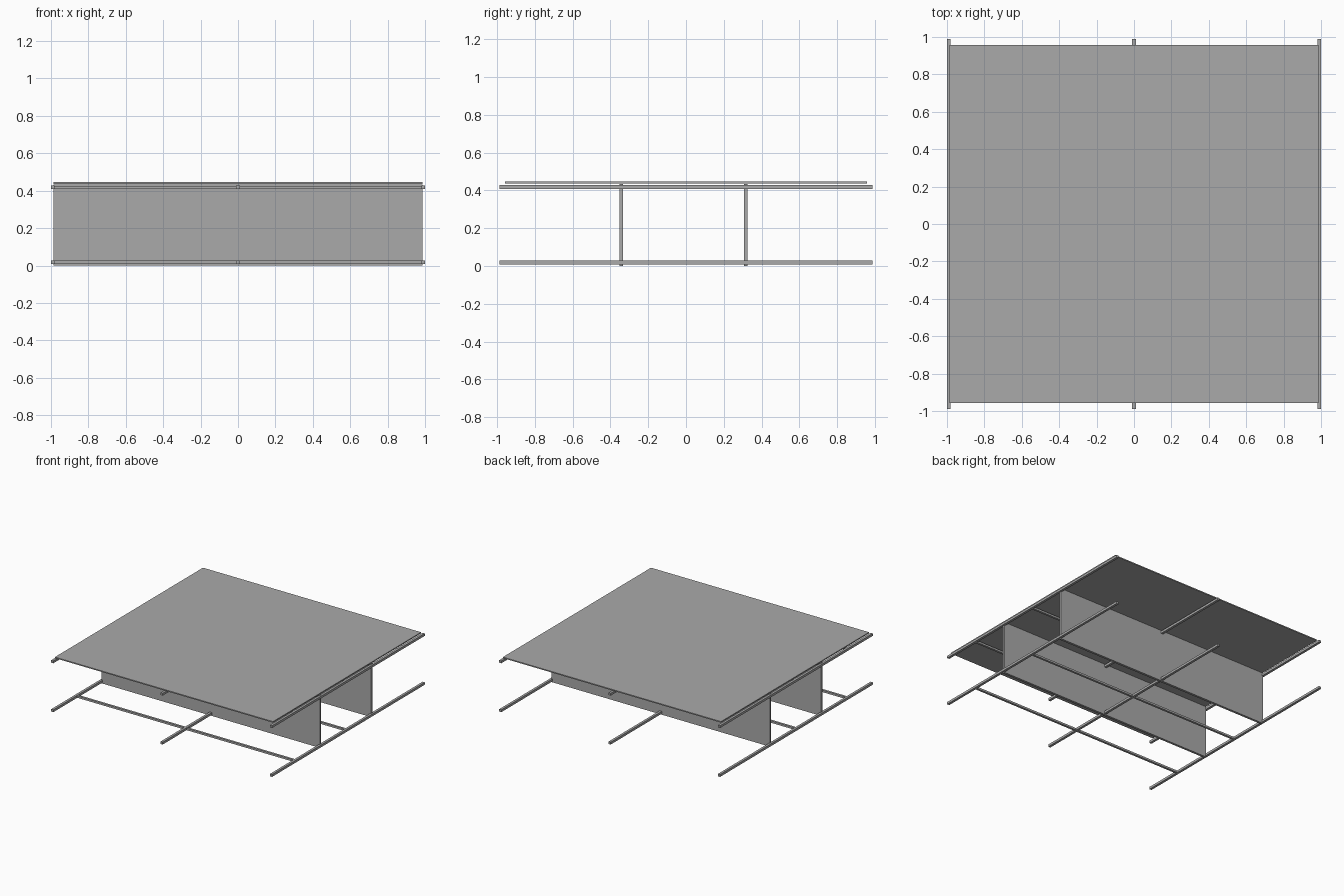
import bpy

if "Cube" in bpy.data.objects:
    bpy.data.objects.remove(bpy.data.objects["Cube"])

grey = bpy.data.materials.new("mid_grey")
grey.diffuse_color = (0.40, 0.40, 0.40, 1)
grey.use_nodes = True
grey.node_tree.nodes["Principled BSDF"].inputs["Base Color"].default_value = grey.diffuse_color


def box(name, x, y, z):
    """Box from (min, max) ranges on each axis."""
    bpy.ops.mesh.primitive_cube_add(
        size=1, location=[(a + b) / 2 for a, b in (x, y, z)])
    ob = bpy.context.object
    ob.name = name
    ob.scale = [b - a for a, b in (x, y, z)]
    bpy.ops.object.transform_apply(location=False, rotation=False, scale=True)
    ob.data.materials.append(grey)
    return ob


# lower and upper frames: three long rails and thin cross bars
for level, zc in (("lower", 0.018), ("upper", 0.418)):
    for side, x in (("left", -0.99), ("middle", 0), ("right", 0.99)):
        box(f"{level}_{side}_rail", (x - 0.01, x + 0.01),
            (-0.988, 0.988), (zc - 0.0095, zc + 0.0095))
    for place, y in (("front", -0.673), ("centre", -0.013)):
        box(f"{level}_{place}_cross_bar", (-0.987, 0.987),
            (y - 0.009, y + 0.009), (zc - 0.008, zc + 0.008))

# upright panels joining the frames
for place, y in (("front", -0.343), ("back", 0.317)):
    box(f"{place}_upright_panel", (-0.987, 0.987),
        (y - 0.0095, y + 0.0095), (0, 0.434))

# flat deck on top
box("top_deck", (-0.987, 0.987), (-0.957, 0.957), (0.437, 0.446))
